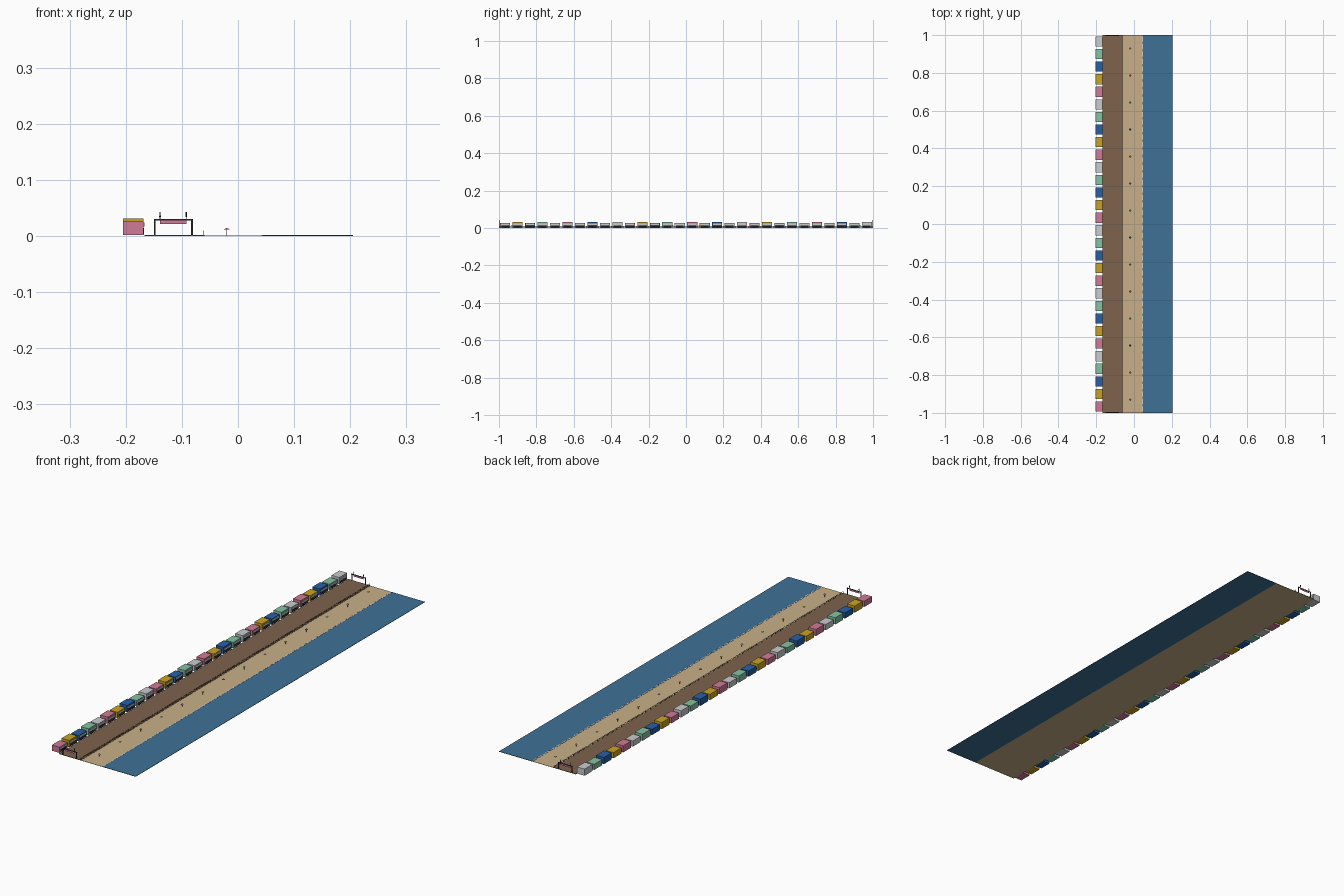
import bpy, bmesh
from mathutils import Matrix

old = bpy.data.objects.get("Cube")
if old:
    bpy.data.objects.remove(old)


def material(name, rgb):
    lin = [((c / 255 + 0.055) / 1.055) ** 2.4 for c in rgb] + [1]
    m = bpy.data.materials.new(name)
    m.use_nodes = True
    m.diffuse_color = lin
    m.node_tree.nodes["Principled BSDF"].inputs["Base Color"].default_value = lin
    return m


SAND = material("sand", (200, 176, 137))
WOOD = material("boardwalk wood", (126, 98, 76))
SEA = material("sea blue", (62, 113, 150))
PINK = material("pink", (208, 122, 150))
GOLD = material("gold", (202, 163, 36))
BLUE = material("blue", (38, 96, 166))
GREEN = material("mint green", (134, 194, 165))
GREY = material("pale grey", (202, 204, 206))
DARK = material("dark metal", (52, 46, 46))
PAINTS = [PINK, GOLD, BLUE, GREEN, GREY]


class Part:
    """Collects simple solids in one mesh object."""

    def __init__(self, name, *mats):
        self.name, self.mats, self.bm = name, mats, bmesh.new()

    def paint(self, verts, slot):
        for f in {f for v in verts for f in v.link_faces}:
            f.material_index = slot

    def box(self, x0, x1, y0, y1, z0, z1, slot=0):
        mat = Matrix.Translation(((x0 + x1) / 2, (y0 + y1) / 2, (z0 + z1) / 2))
        mat = mat @ Matrix.Diagonal((x1 - x0, y1 - y0, z1 - z0, 1))
        self.paint(bmesh.ops.create_cube(self.bm, size=1, matrix=mat)["verts"], slot)

    def cone(self, x, y, z0, z1, r0, r1, sides=8, slot=0):
        mat = Matrix.Translation((x, y, (z0 + z1) / 2))
        got = bmesh.ops.create_cone(self.bm, cap_ends=True, segments=sides, radius1=r0,
                                    radius2=r1, depth=z1 - z0, matrix=mat)
        self.paint(got["verts"], slot)

    def done(self):
        me = bpy.data.meshes.new(self.name)
        self.bm.to_mesh(me)
        self.bm.free()
        for m in self.mats:
            me.materials.append(m)
        ob = bpy.data.objects.new(self.name, me)
        bpy.context.collection.objects.link(ob)
        return ob


# Ground strips
for name, mat, x0, x1, z0, z1 in (("beach", SAND, -0.167, 0.045, 0, 0.001),
                                  ("sea", SEA, 0.045, 0.205, 0, 0.0015),
                                  ("boardwalk", WOOD, -0.167, -0.06, 0.0008, 0.002)):
    p = Part(name, mat)
    p.box(x0, x1, -1, 1, z0, z1)
    p.done()

# Broken foam line at the water's edge
p = Part("foam", GREY)
for i in range(50):
    y = -0.98 + i * 0.04
    p.box(0.042, 0.047, y - 0.013, y + 0.013, 0.0005, 0.002)
p.done()

# Row of shops with dark openings and sign boards
PITCH = 2 / 30
FRONT = -0.168
for i in range(30):
    y = -1 + (i + 0.5) * PITCH
    top = 0.027 + 0.004 * (i % 2)
    p = Part(f"shop_{i + 1}", PAINTS[i % 5], DARK, GREY)
    p.box(-0.205, FRONT, y - 0.027, y + 0.027, 0.002, top)
    p.box(FRONT, FRONT + 0.0008, y - 0.021, y + 0.021, 0.003, 0.014, 1)
    p.box(FRONT, FRONT + 0.0014, y - 0.023, y + 0.023, 0.017, 0.024, 2)
    p.done()

# Railing between boardwalk and sand
p = Part("railing", DARK)
for i in range(61):
    y = -0.999 + i * 1.998 / 60
    p.box(-0.0625, -0.0615, y - 0.0007, y + 0.0007, 0.001, 0.0095)
for z in (0.005, 0.009):
    p.box(-0.0623, -0.0617, -1, 1, z, z + 0.0006)
p.done()

# Beach umbrellas
for i in range(14):
    y = -0.93 + i * 1.86 / 13
    p = Part(f"umbrella_{i + 1}", PAINTS[i % 4], DARK)
    p.cone(-0.02, y, 0.001, 0.012, 0.0006, 0.0006, 6, 1)
    p.cone(-0.02, y, 0.0115, 0.0145, 0.006, 0.0005, 8)
    p.done()

# Entrance arches at both ends, with hanging sign and lamps
for name, y in (("front", -0.998), ("back", 0.998)):
    p = Part(f"{name}_arch", DARK, PINK)
    for x in (-0.148, -0.082):
        p.box(x - 0.0014, x + 0.0014, y - 0.0014, y + 0.0014, 0.001, 0.028)
    p.box(-0.15, -0.08, y - 0.0015, y + 0.0015, 0.028, 0.0305)
    p.box(-0.139, -0.092, y - 0.001, y + 0.001, 0.0215, 0.0275, 1)
    for x in (-0.139, -0.092):
        p.cone(x, y, 0.03, 0.036, 0.0006, 0.0006, 6)
        p.cone(x, y, 0.034, 0.043, 0.0016, 0.0014, 6)
    p.done()
